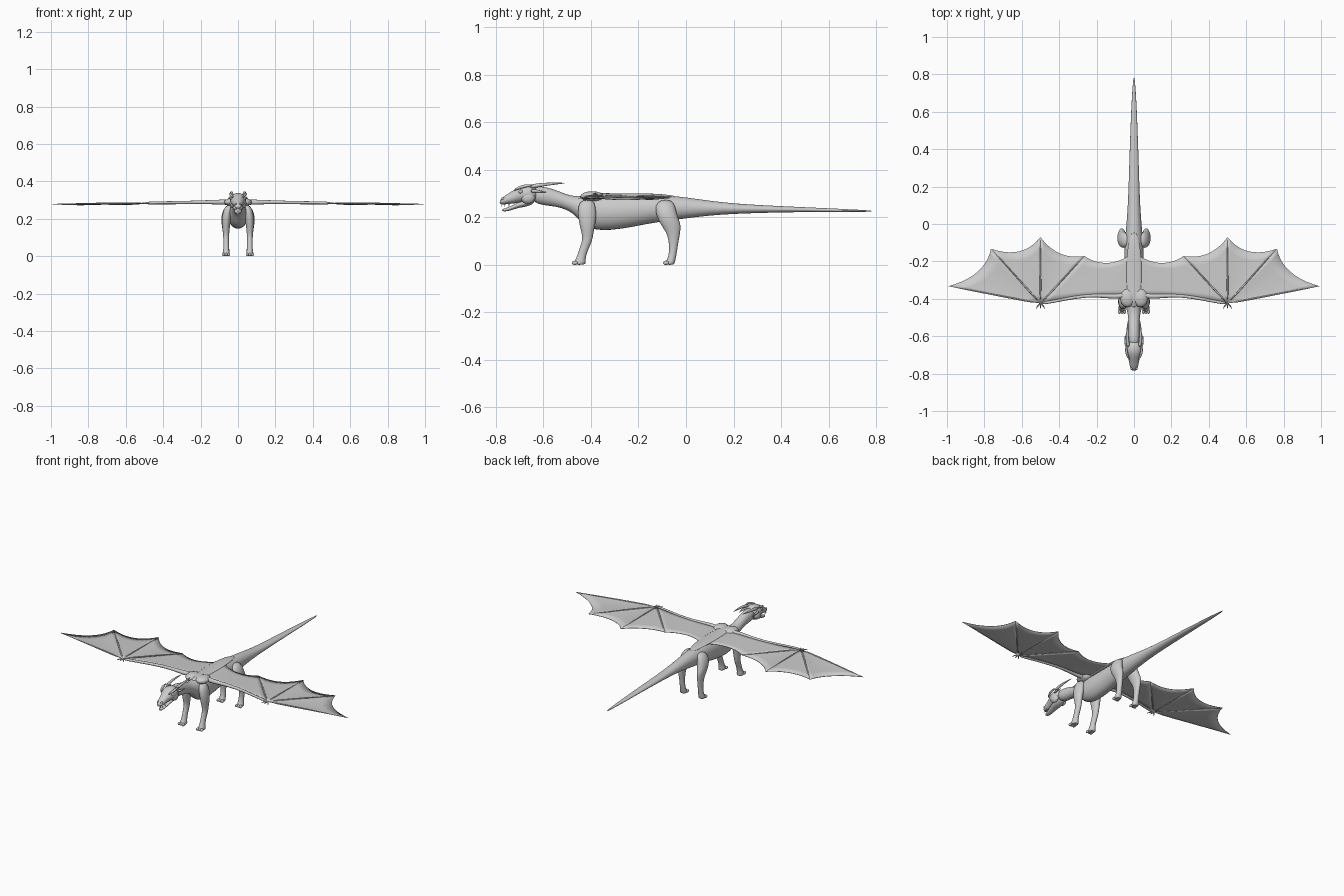
import bpy, bmesh, math
from mathutils import Vector

cube = bpy.data.objects.get("Cube")
if cube:
    bpy.data.objects.remove(cube)

grey = bpy.data.materials.new("Stone grey")
grey.use_nodes = True
COLOUR = (0.6, 0.6, 0.6, 1)
grey.diffuse_color = COLOUR
grey.node_tree.nodes["Principled BSDF"].inputs["Base Color"].default_value = COLOUR


def finish(name, bm, subdiv=0, mirror=False, angle=60):
    """Turn a bmesh into a smooth object, optionally mirrored across x."""
    bmesh.ops.recalc_face_normals(bm, faces=bm.faces)
    mesh = bpy.data.meshes.new(name)
    bm.to_mesh(mesh)
    bm.free()
    mesh.materials.append(grey)
    ob = bpy.data.objects.new(name, mesh)
    bpy.context.collection.objects.link(ob)
    if mirror:
        ob.modifiers.new("Mirror", 'MIRROR').use_mirror_merge = False
    if subdiv:
        mod = ob.modifiers.new("Smooth", 'SUBSURF')
        mod.levels = mod.render_levels = subdiv
    bpy.ops.object.select_all(action='DESELECT')
    ob.select_set(True)
    bpy.context.view_layer.objects.active = ob
    bpy.ops.object.shade_smooth_by_angle(angle=math.radians(angle))
    return ob


def loft(name, rings, sides=14, subdiv=1, mirror=False):
    """Skin a list of rings, each (centre, half-axis u, half-axis v)."""
    bm = bmesh.new()
    loops = []
    for c, u, v in rings:
        turn = [2 * math.pi * i / sides for i in range(sides)]
        loops.append([bm.verts.new(Vector(c) + Vector(u) * math.cos(a) + Vector(v) * math.sin(a))
                      for a in turn])
    for a, b in zip(loops, loops[1:]):
        for i in range(sides):
            j = (i + 1) % sides
            bm.faces.new((a[i], a[j], b[j], b[i]))
    bm.faces.new(loops[0])
    bm.faces.new(loops[-1])
    return finish(name, bm, subdiv, mirror)


def along_y(name, profile, x=0, **kw):
    """Loft from (y, bottom z, top z, half width)."""
    return loft(name, [((x, y, (lo + hi) / 2), (w, 0, 0), (0, 0, (hi - lo) / 2))
                       for y, lo, hi, w in profile], **kw)


def along_z(name, profile):
    """Mirrored limb from (z, front y, back y, inner x, outer x)."""
    return loft(name, [(((a + b) / 2, (f + k) / 2, z), ((b - a) / 2, 0, 0), (0, (k - f) / 2, 0))
                       for z, f, k, a, b in profile], sides=10, mirror=True)


def tube(name, points, radii, sides=8, mirror=True):
    """Tapered round rod through points."""
    pts = [Vector(p) for p in points]
    rings = []
    for i, p in enumerate(pts):
        d = (pts[min(i + 1, len(pts) - 1)] - pts[max(i - 1, 0)]).normalized()
        u = d.cross(Vector((0, 0, 1))).normalized()
        rings.append((p, u * radii[i], u.cross(d) * radii[i]))
    return loft(name, rings, sides, 1, mirror)


def ball(name, centre, size, mirror=True):
    bm = bmesh.new()
    bmesh.ops.create_uvsphere(bm, u_segments=14, v_segments=8, radius=1)
    for v in bm.verts:
        v.co = Vector(centre) + v.co * Vector(size)
    return finish(name, bm, mirror=mirror)


# Torso, neck and tail in one skin
along_y("body", [
    (-0.65, .262, .335, .034), (-0.60, .250, .332, .032), (-0.55, .246, .318, .030),
    (-0.50, .232, .296, .031), (-0.465, .208, .290, .038), (-0.435, .168, .294, .048),
    (-0.39, .145, .298, .056), (-0.32, .143, .297, .058), (-0.23, .157, .297, .055),
    (-0.15, .174, .297, .053), (-0.07, .185, .294, .049), (0.0, .195, .286, .041),
    (0.1, .208, .271, .034), (0.22, .216, .257, .029), (0.42, .222, .247, .023),
    (0.62, .223, .238, .015), (0.74, .223, .232, .008), (0.785, .225, .229, .002)])

# Head, lower jaw and face details
along_y("skull", [
    (-0.625, .275, .325, .028), (-0.645, .262, .338, .042), (-0.675, .262, .341, .047),
    (-0.70, .262, .333, .040), (-0.725, .258, .316, .029), (-0.75, .256, .300, .025),
    (-0.772, .254, .286, .021), (-0.785, .256, .273, .011)])
along_y("lower_jaw", [
    (-0.635, .262, .290, .026), (-0.665, .245, .280, .031), (-0.70, .242, .268, .026),
    (-0.73, .232, .252, .020), (-0.755, .225, .240, .016), (-0.775, .225, .237, .008)])
ball("cheeks", (.028, -.665, .283), (.017, .03, .026))
ball("eyes", (.036, -.696, .309), (.007, .010, .008))
tube("brow_ridges", [(.024, -.725, .314), (.036, -.705, .325), (.043, -.675, .334), (.040, -.645, .336)],
     [.003, .007, .008, .003])
tube("horns", [(.030, -.66, .328), (.036, -.62, .337), (.036, -.565, .342), (.030, -.505, .345)],
     [.011, .009, .006, .001])
tube("ears", [(.038, -.655, .312), (.048, -.63, .312), (.046, -.585, .306)], [.009, .007, .001])
ball("nostrils", (.013, -.771, .279), (.006, .009, .006))
for i, y in enumerate((-.775, -.762, -.745)):
    tube(f"tooth_{i + 1}", [(.010 + i * .004, y, .260), (.010 + i * .004, y - .001, .245)], [.003, .001], 6)

# Legs with muscle shape, ankles and feet
along_z("front_legs", [
    (.275, -.44, -.39, .030, .062), (.25, -.458, -.378, .030, .080), (.20, -.457, -.374, .036, .088),
    (.16, -.448, -.383, .042, .086), (.125, -.438, -.390, .046, .081), (.10, -.438, -.394, .047, .080),
    (.06, -.453, -.413, .048, .078), (.03, -.462, -.422, .046, .080), (.012, -.474, -.421, .042, .085),
    (.0, -.476, -.422, .041, .086)])
along_z("hind_legs", [
    (.275, -.11, -.06, .025, .055), (.25, -.134, -.042, .025, .082), (.21, -.128, -.036, .032, .092),
    (.18, -.115, -.022, .040, .090), (.155, -.098, -.020, .045, .086), (.13, -.080, -.024, .047, .082),
    (.08, -.070, -.034, .048, .078), (.035, -.074, -.040, .046, .079), (.012, -.088, -.046, .042, .085),
    (.0, -.091, -.047, .041, .086)])
for label, y in (("front", -.468), ("hind", -.084)):
    for i in range(3):
        ball(f"{label}_toe_{i + 1}", (.050 + i * .0135, y, .009), (.008, .013, .009))

# Wing skeleton: arm, fingers and wrist claws
WRIST = Vector((.5, -.425, .284))
TIPS = [Vector(p) for p in ((.265, -.172, .284), (.5, -.070, .282), (.765, -.132, .280), (.992, -.333, .279))]
tube("wing_arms", [(.02, -.375, .288), (.10, -.392, .290), (.20, -.379, .289), (.32, -.391, .287),
                   (.43, -.415, .286), WRIST], [.018, .014, .010, .009, .008, .009])
ball("shoulder_muscles", (.035, -.395, .289), (.040, .050, .021))
for i, tip in enumerate(TIPS):
    mid = WRIST.lerp(tip, .5) + Vector((0, 0, .002))
    tube(f"wing_finger_{i + 1}", [WRIST, mid, tip], [.007, .0045, .001], 6)
for i, dx in enumerate((-.018, 0, .018)):
    tube(f"wrist_claw_{i + 1}", [WRIST, WRIST + Vector((dx, -.014, -.001)), WRIST + Vector((dx * 1.3, -.030, -.005))],
         [.006, .004, .001], 6)


def bezier(a, c, b, n):
    return [a * (1 - t) ** 2 + c * 2 * t * (1 - t) + b * t * t for t in (k / n for k in range(n + 1))]


def sheet(name, first, second, sag, rows=6):
    """Thin skin stretched between two edges, sagging in the middle."""
    bm = bmesh.new()
    n = len(first) - 1
    grid = []
    for r in range(rows + 1):
        t = r / rows
        grid.append([bm.verts.new(p.lerp(q, t) - Vector((0, 0, sag * math.sin(math.pi * k / n) * t)))
                     for k, (p, q) in enumerate(zip(first, second))])
    for a, b in zip(grid, grid[1:]):
        for k in range(n):
            bm.faces.new((a[k], a[k + 1], b[k + 1], b[k]))
    bmesh.ops.remove_doubles(bm, verts=bm.verts, dist=.0002)
    ob = finish(name, bm, mirror=True)
    mod = ob.modifiers.new("Thickness", 'SOLIDIFY')
    mod.thickness, mod.offset = .003, 0


# Wing skins: scalloped panels between fingers, then the inner panel
for i, (a, b) in enumerate(zip(TIPS, TIPS[1:])):
    pull = (a + b) / 2
    pull = pull.lerp(WRIST, (.24, .28, .23)[i])
    edge = bezier(a, pull, b, 10)
    sheet(f"wing_panel_{i + 1}", [WRIST] * 11, edge, .006)
lead = bezier(Vector((0, -.395, .293)), Vector((.24, -.365, .291)), WRIST, 12)
trail = bezier(Vector((0, -.15, .294)), Vector((.135, -.255, .289)), TIPS[0], 12)
sheet("wing_inner_panel", lead, trail, .003)

# Low ridge where the wing skin lies over the back
along_y("back_ridge", [
    (-.45, .285, .292, .010), (-.40, .285, .308, .034), (-.35, .285, .302, .040), (-.25, .285, .301, .042),
    (-.18, .285, .302, .040), (-.10, .282, .299, .032), (-.04, .280, .291, .012)])
